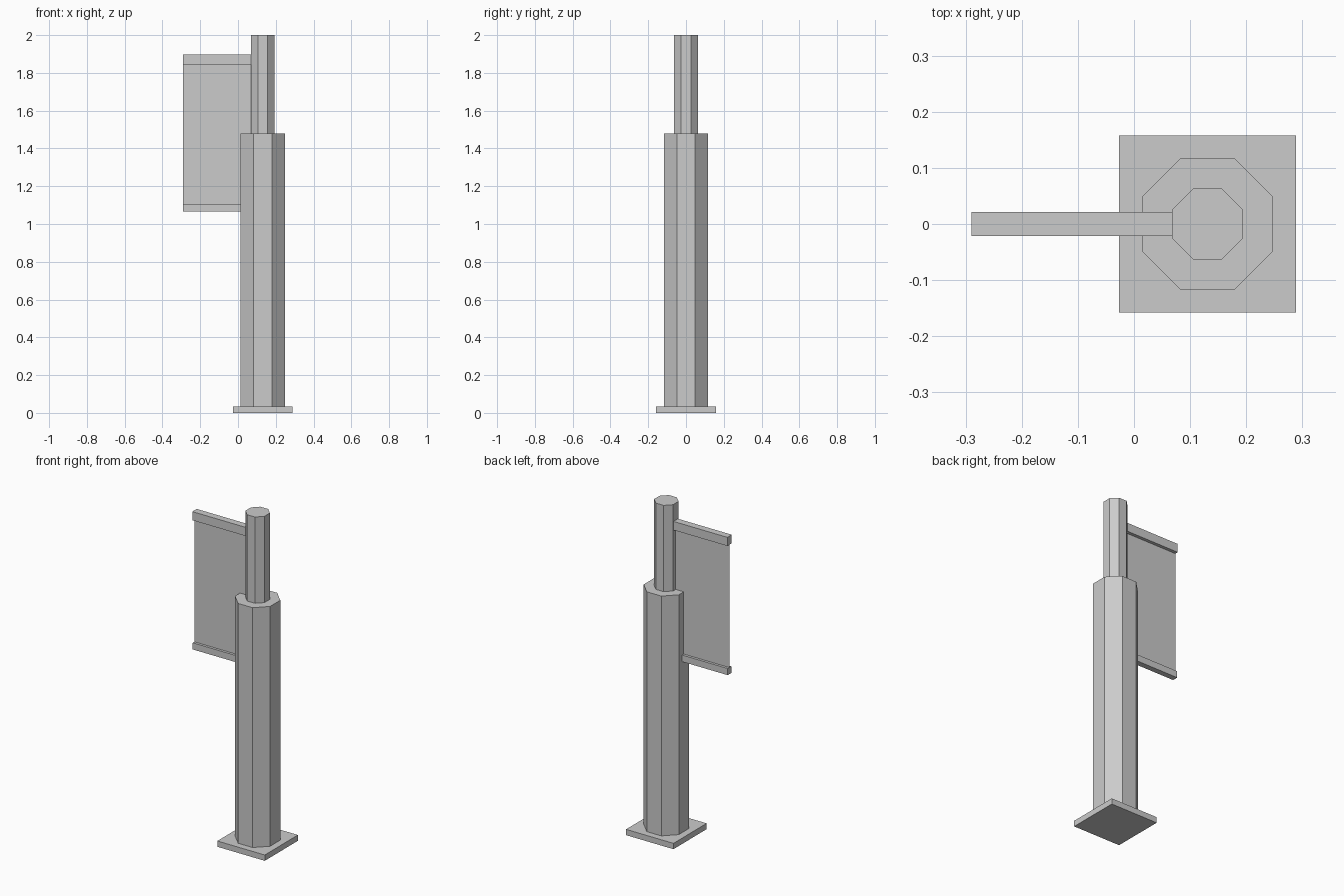
import bpy
from math import pi, cos

cube = bpy.data.objects.get("Cube")
if cube:
    bpy.data.objects.remove(cube, do_unlink=True)

grey = bpy.data.materials.new("plain_grey")
grey.use_nodes = True
colour = (0.6, 0.6, 0.6, 1)
grey.diffuse_color = colour
grey.node_tree.nodes["Principled BSDF"].inputs["Base Color"].default_value = colour

POST_X = 0.131
OUTER_X = -0.29
SEAM_Z = 1.48


def finish(name):
    obj = bpy.context.object
    obj.name = name
    obj.data.materials.append(grey)
    return obj


def box(name, x0, x1, depth, z0, z1):
    bpy.ops.mesh.primitive_cube_add(size=1, location=((x0 + x1) / 2, 0, (z0 + z1) / 2))
    obj = finish(name)
    obj.scale = (x1 - x0, depth, z1 - z0)
    return obj


def octagon_post(name, apothem, z0, z1):
    # Flat sides face the axes
    bpy.ops.mesh.primitive_cylinder_add(
        vertices=8, radius=apothem / cos(pi / 8), depth=z1 - z0,
        location=(POST_X, 0, (z0 + z1) / 2), rotation=(0, 0, pi / 8))
    return finish(name)


# Foot and stepped post
box("base_plate", POST_X - 0.158, POST_X + 0.158, 0.316, 0, 0.035)
octagon_post("lower_post", 0.117, 0.035, SEAM_Z)
octagon_post("upper_post", 0.063, SEAM_Z, 2)

# Banner rails, butted against the post
box("top_rail", OUTER_X, POST_X - 0.063, 0.042, 1.845, 1.897)
box("bottom_rail", OUTER_X, POST_X - 0.117, 0.034, 1.065, 1.105)

# Thin banner sheets meeting at the seam
box("upper_banner", OUTER_X, POST_X - 0.063, 0.003, SEAM_Z, 1.845)
box("lower_banner", OUTER_X, POST_X - 0.117, 0.003, 1.105, SEAM_Z)
